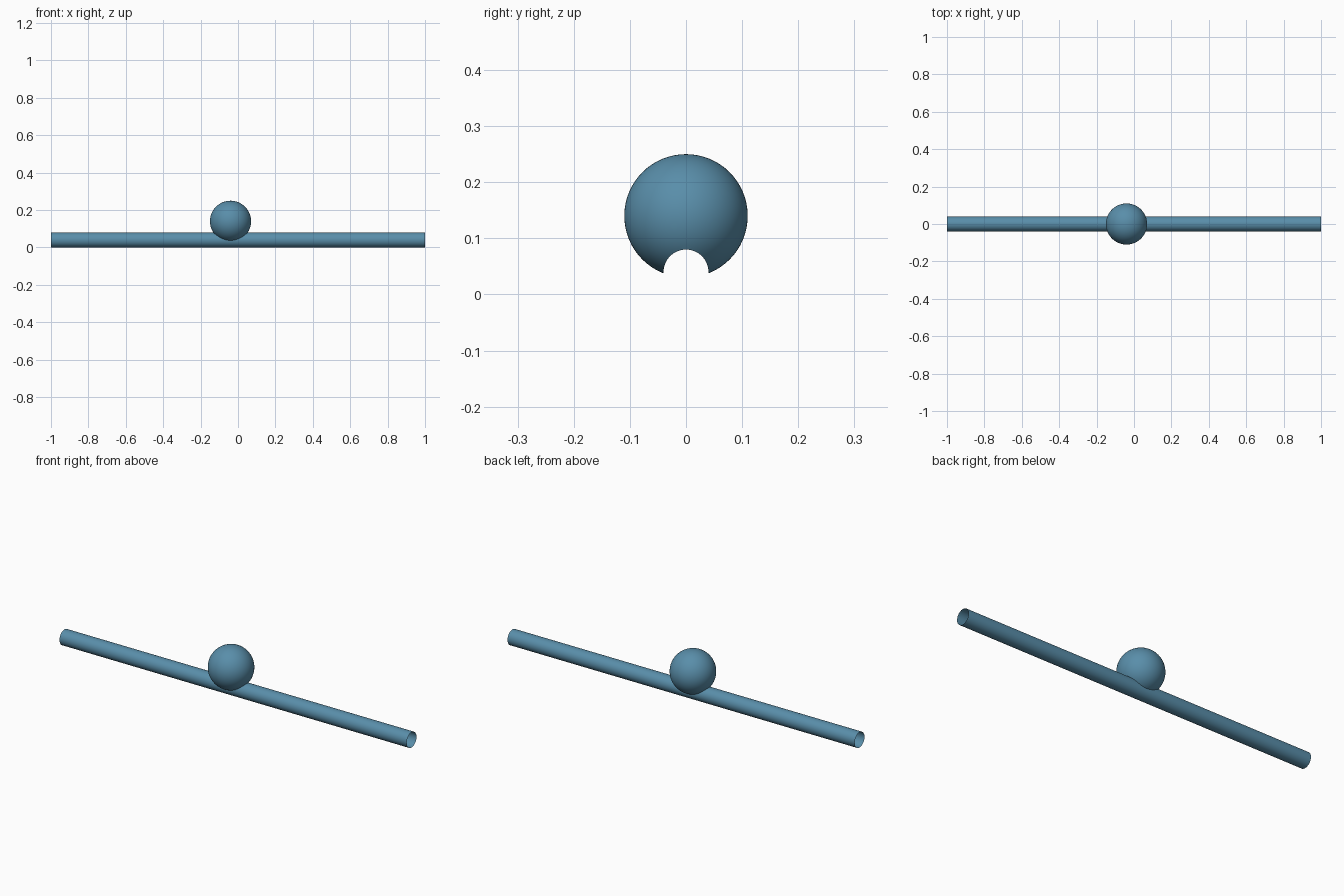
import bpy, bmesh, math

if "Cube" in bpy.data.objects:
    bpy.data.objects.remove(bpy.data.objects["Cube"])

R = 0.04                      # tube radius
BALL = (-0.04, 0, 0.14)       # ball centre
ALONG_X = (0, math.pi / 2, 0)

blue = bpy.data.materials.new("steel_blue")
blue.diffuse_color = (0.10, 0.27, 0.40, 1)
blue.use_nodes = True
blue.node_tree.nodes["Principled BSDF"].inputs["Base Color"].default_value = blue.diffuse_color


def cylinder(name, length, fill):
    bpy.ops.mesh.primitive_cylinder_add(vertices=64, radius=R, depth=length,
                                        end_fill_type=fill,
                                        location=(0, 0, R), rotation=ALONG_X)
    ob = bpy.context.object
    ob.name = name
    bpy.ops.object.transform_apply(location=True, rotation=True, scale=True)
    return ob


# long open-ended thin tube
tube = cylinder("tube", 2.0, 'NOTHING')
tube.data.materials.append(blue)
bpy.ops.object.shade_smooth_by_angle()

# solid rod used to notch the ball
cutter = cylinder("notch_cutter", 1.0, 'NGON')
cutter.hide_render = True

# ball resting over the tube, poles along the tube axis
bpy.ops.mesh.primitive_uv_sphere_add(segments=64, ring_count=32, radius=0.11,
                                     location=BALL, rotation=ALONG_X)
ball = bpy.context.object
ball.name = "ball"
ball.data.materials.append(blue)
bpy.ops.object.transform_apply(location=True, rotation=True, scale=True)
notch = ball.modifiers.new("notch", 'BOOLEAN')
notch.operation = 'DIFFERENCE'
notch.solver = 'EXACT'
notch.object = cutter
bpy.ops.object.modifier_apply(modifier=notch.name)
bpy.data.objects.remove(cutter)

# drop the notch wall, since the tube itself is that surface
bm = bmesh.new()
bm.from_mesh(ball.data)
wall = [f for f in bm.faces
        if math.hypot(f.calc_center_median().y, f.calc_center_median().z - R) < R + 1e-5]
bmesh.ops.delete(bm, geom=wall, context='FACES')
for f in bm.faces:
    f.material_index = 0
bm.to_mesh(ball.data)
bm.free()
bpy.ops.object.shade_smooth_by_angle()
